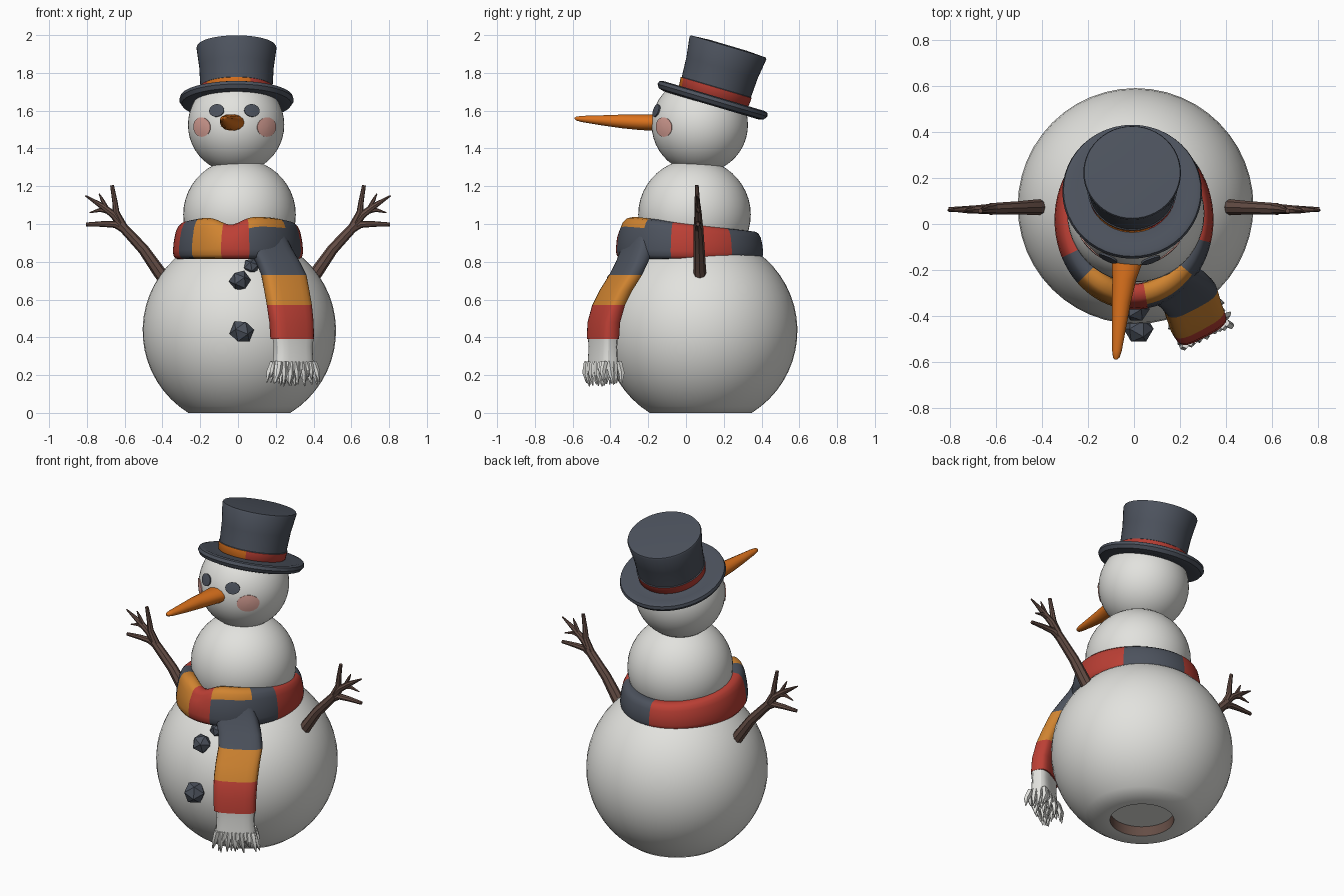
import bpy, bmesh, math, random
from mathutils import Vector, Matrix

if "Cube" in bpy.data.objects:
    bpy.data.objects.remove(bpy.data.objects["Cube"])

random.seed(4)


def material(name, r, g, b):
    m = bpy.data.materials.new(name)
    m.diffuse_color = (r, g, b, 1)
    m.use_nodes = True
    m.node_tree.nodes["Principled BSDF"].inputs["Base Color"].default_value = m.diffuse_color
    return m


SNOW = material("snow white", .76, .76, .73)
DARK = material("charcoal grey", .073, .085, .11)
RED = material("scarf red", .50, .05, .035)
AMBER = material("scarf amber", .63, .23, .03)
CARROT = material("carrot orange", .70, .165, .012)
BARK = material("bark brown", .13, .075, .06)
BLUSH = material("blush pink", .70, .36, .31)

X, Y, Z = Vector((1, 0, 0)), Vector((0, 1, 0)), Vector((0, 0, 1))


def ring(c, u, v, a, b, n=16, p=1.0):
    """Ellipse of points; p below 1 makes it boxier."""
    pts = []
    for i in range(n):
        t = 2 * math.pi * i / n
        ct, st = math.cos(t), math.sin(t)
        pts.append(Vector(c) + u * a * math.copysign(abs(ct) ** p, ct)
                   + v * b * math.copysign(abs(st) ** p, st))
    return pts


def loft(bm, rings, loop=False):
    """Skin a list of rings; cap the ends unless it is a loop."""
    vs = [[bm.verts.new(p) for p in r] for r in rings]
    n, k = len(vs[0]), len(vs)
    for i in range(k if loop else k - 1):
        a, b = vs[i], vs[(i + 1) % k]
        for j in range(n):
            bm.faces.new((a[j], a[(j + 1) % n], b[(j + 1) % n], b[j]))
    if not loop:
        bm.faces.new(vs[0][::-1])
        bm.faces.new(vs[-1])


def lathe(bm, c, profile, n=48):
    loft(bm, [ring(Vector(c) + Z * z, X, Y, r, r, n) for r, z in profile])


def tube(bm, pts, radii, n=8):
    pts = [Vector(p) for p in pts]
    rings = []
    for i, p in enumerate(pts):
        t = (pts[min(i + 1, len(pts) - 1)] - pts[max(i - 1, 0)]).normalized()
        u = t.cross(Y).normalized()
        rings.append(ring(p, u, u.cross(t), radii[i], radii[i], n))
    loft(bm, rings)


def finish(name, bm, mats, rule=None, angle=40, recalc=True):
    if recalc:
        bmesh.ops.recalc_face_normals(bm, faces=bm.faces)
    for f in bm.faces:
        f.smooth = angle > 0
        if rule:
            f.material_index = mats.index(rule(f.calc_center_median()))
    me = bpy.data.meshes.new(name)
    bm.to_mesh(me)
    bm.free()
    for m in mats:
        me.materials.append(m)
    if angle:
        me.set_sharp_from_angle(angle=math.radians(angle))
    ob = bpy.data.objects.new(name, me)
    bpy.context.collection.objects.link(ob)
    return ob


def ball_profile(r, rz, start, steps=22):
    out = []
    for i in range(steps + 1):
        a = start + (math.radians(88) - start) * i / steps
        out.append((r * math.cos(a), rz * math.sin(a)))
    return out


# lower body ball, flat base with a shallow brown recess
bm = bmesh.new()
BC = Vector((.007, .078, .435))
ball = [(r, z + BC.z) for r, z in ball_profile(.512, .512, -math.asin(.435 / .512))]
lathe(bm, (BC.x, BC.y, 0), [(.18, .06), (.18, 0)] + ball)
finish("body", bm, [SNOW, BARK],
       lambda c: BARK if .01 < c.z < .05 and math.hypot(c.x - BC.x, c.y - BC.y) < .19 else SNOW)

# chest ball
bm = bmesh.new()
lathe(bm, (.008, .045, 1.05), ball_profile(.298, .295, math.radians(-88)))
finish("chest", bm, [SNOW])

# head ball, trimmed under the hat
HC, HR = Vector((-.01, .073, 1.525)), .255
HAT, TILT = Vector((-.008, .14, 1.655)), math.radians(16.5)
bm = bmesh.new()
lathe(bm, HC, ball_profile(HR, HR, math.radians(-88)))
bmesh.ops.bisect_plane(bm, geom=bm.verts[:] + bm.edges[:] + bm.faces[:], plane_co=HAT,
                       plane_no=(0, math.sin(TILT), math.cos(TILT)), clear_outer=True)
finish("head", bm, [SNOW])

# top hat with a two-coloured band
bm = bmesh.new()
lathe(bm, (0, 0, 0), [(.19, -.02), (.26, -.028), (.29, -.02), (.303, 0), (.298, .018), (.28, .024),
                      (.24, .016), (.188, .022), (.192, .026), (.196, .07), (.191, .073), (.197, .18),
                      (.212, .288), (.208, .297), (.1, .303)])


def hat_rule(c):
    if .023 < c.z < .0715 and math.hypot(c.x, c.y) < .2:
        return CARROT if c.y < 0 and -.16 < c.x < .07 else RED
    return DARK


hat = finish("top_hat", bm, [DARK, RED, CARROT], hat_rule)
hat.data.transform(Matrix.Translation(HAT) @ Matrix.Rotation(-TILT, 4, 'X'))


# eyes and cheeks: thin oval patches lying on the head
def patch(name, dx, dz, w, h, mat, lift):
    bm = bmesh.new()
    d = Vector((dx, -math.sqrt(HR ** 2 - dx ** 2 - dz ** 2), dz)).normalized()
    u = d.cross(Z).normalized()
    v = u.cross(d)
    rings = [ring(d * HR, u, v, w * s, h * s, 24) for s in (.02, .35, .7, 1)]
    rings = [[HC + p.normalized() * (HR + lift) for p in r] for r in rings]
    rings.append([HC + (p - HC).normalized() * (HR - .01) for p in rings[-1]])
    loft(bm, rings)
    finish(name, bm, [mat])


for side, ex, cx in (("left", -.105, -.185), ("right", .08, .165)):
    patch(side + "_eye", ex + .003, .075, .042, .034, DARK, .008)
    patch(side + "_cheek", cx, -.012, .066, .052, BLUSH, .004)

# carrot nose, wide where it meets the face
bm = bmesh.new()
nose = [(-.025, -.10, 1.535, .068, .044), (-.03, -.17, 1.537, .066, .044), (-.042, -.24, 1.538, .052, .042),
        (-.055, -.34, 1.543, .041, .037), (-.065, -.45, 1.549, .031, .027),
        (-.074, -.55, 1.556, .021, .017), (-.077, -.58, 1.558, .014, .011), (-.078, -.589, 1.559, .004, .004)]
loft(bm, [ring((x, y, z), X, Z, a, b, 14) for x, y, z, a, b in nose])
finish("carrot_nose", bm, [CARROT])

# coal buttons, low-poly lumps
for i, (x, y, z, r) in enumerate([(.01, -.37, .70, .058), (.02, -.455, .43, .066), (.07, -.30, .775, .045)]):
    bm = bmesh.new()
    bmesh.ops.create_icosphere(bm, subdivisions=1, radius=r,
                               matrix=Matrix.Translation((x, y, z)) @ Matrix.Rotation(i + .4, 4, 'Y'))
    finish("coal_button_%d" % (i + 1), bm, [DARK], angle=0)

# scarf loop around the chest
CY = .02
rings = []
for i in range(72):
    deg = i * 5
    a = math.radians(deg)
    out = Vector((math.cos(a), math.sin(a), 0))
    zc, hh = .907 - .022 * math.sin(a), .095 - .018 * math.sin(a)
    c = Vector((.29 * out.x, CY + .335 * out.y, zc))
    lean = Vector((-out.x * .15, -out.y * .15, 1))
    pts = ring(c, out, lean, .05, hh, 16, .65)
    dip = .045 * math.exp(-((deg - 262) / 16) ** 2)
    for p in pts:
        if p.z > zc + .03:
            p.z -= dip
    rings.append(pts)
bm = bmesh.new()
loft(bm, rings, loop=True)
BANDS = [(35, RED), (95, DARK), (205, RED), (225, DARK), (255, AMBER), (280, RED), (345, DARK), (361, RED)]


def scarf_rule(c):
    deg = math.degrees(math.atan2((c.y - CY) / .335, c.x / .29)) % 360
    if 280 < deg < 320 and c.z > .975:
        return AMBER
    return next(m for limit, m in BANDS if deg < limit)


finish("scarf_loop", bm, [RED, DARK, AMBER], scarf_rule, angle=60)

# hanging scarf tail, striped by height
W, OUT = Vector((.88, .47, 0)), Vector((.47, -.88, 0))
bm = bmesh.new()
tail = [(.15, -.24, .95, .10, .05), (.165, -.255, .88, .12, .055), (.21, -.285, .80, .122, .055),
        (.243, -.32, .73, .125, .055), (.258, -.37, .65, .125, .055), (.272, -.41, .57, .125, .055),
        (.283, -.435, .48, .122, .056), (.287, -.44, .39, .12, .056)]
loft(bm, [ring((x, y, z), W, OUT, a, b, 20, .6) for x, y, z, a, b in tail])
finish("scarf_tail", bm, [DARK, AMBER, RED],
       lambda c: DARK if c.z > .73 else AMBER if c.z > .57 else RED, angle=60)

# white fringe with ragged strands
bm = bmesh.new()
fringe = [(.40, .115, .052), (.35, .108, .05), (.29, .11, .054), (.23, .115, .056)]
FC = Vector((.292, -.44, 0))
loft(bm, [ring(FC + Z * z, W, OUT, a, b, 20, .65) for z, a, b in fringe])
for i in range(40):
    s, t = -1 + 2 * (i % 10) / 9, -1 + 2 * (i // 10) / 3
    top = FC + W * s * .1 + OUT * t * .042 + Z * .27
    tip = top + W * (s * .025 + random.uniform(-.015, .02)) + OUT * random.uniform(-.015, .02)
    tip.z = random.uniform(.14, .19)
    mid = top.lerp(tip, .5) + OUT * t * .01
    tube(bm, [top, mid, tip], [.017, .016, .003], 5)
finish("scarf_fringe", bm, [SNOW], angle=30)

# twig arms, mirrored
bm = bmesh.new()
tube(bm, [(.37, .075, .68), (.42, .073, .75), (.50, .07, .865), (.56, .068, .93), (.625, .065, 1.0)],
     [.034, .034, .029, .027, .025])
tube(bm, [(.60, .066, .97), (.645, .063, 1.06), (.652, .06, 1.12), (.667, .057, 1.205)], [.024, .018, .014, .010])
tube(bm, [(.60, .066, .975), (.66, .064, 1.05), (.72, .062, 1.095), (.808, .06, 1.15)], [.024, .02, .016, .004])
tube(bm, [(.59, .066, .965), (.65, .064, .998), (.72, .064, 1.0), (.805, .063, .998)], [.022, .019, .015, .010])
tube(bm, [(.68, .064, 1.065), (.73, .066, 1.075), (.785, .07, 1.06)], [.014, .011, .003], 6)
tube(bm, [(.69, .064, 1.075), (.72, .06, 1.13), (.735, .058, 1.16)], [.012, .009, .003], 6)
arms = finish("twig_arms", bm, [BARK], angle=35)
arms.modifiers.new("mirror", 'MIRROR').use_axis[0] = True
